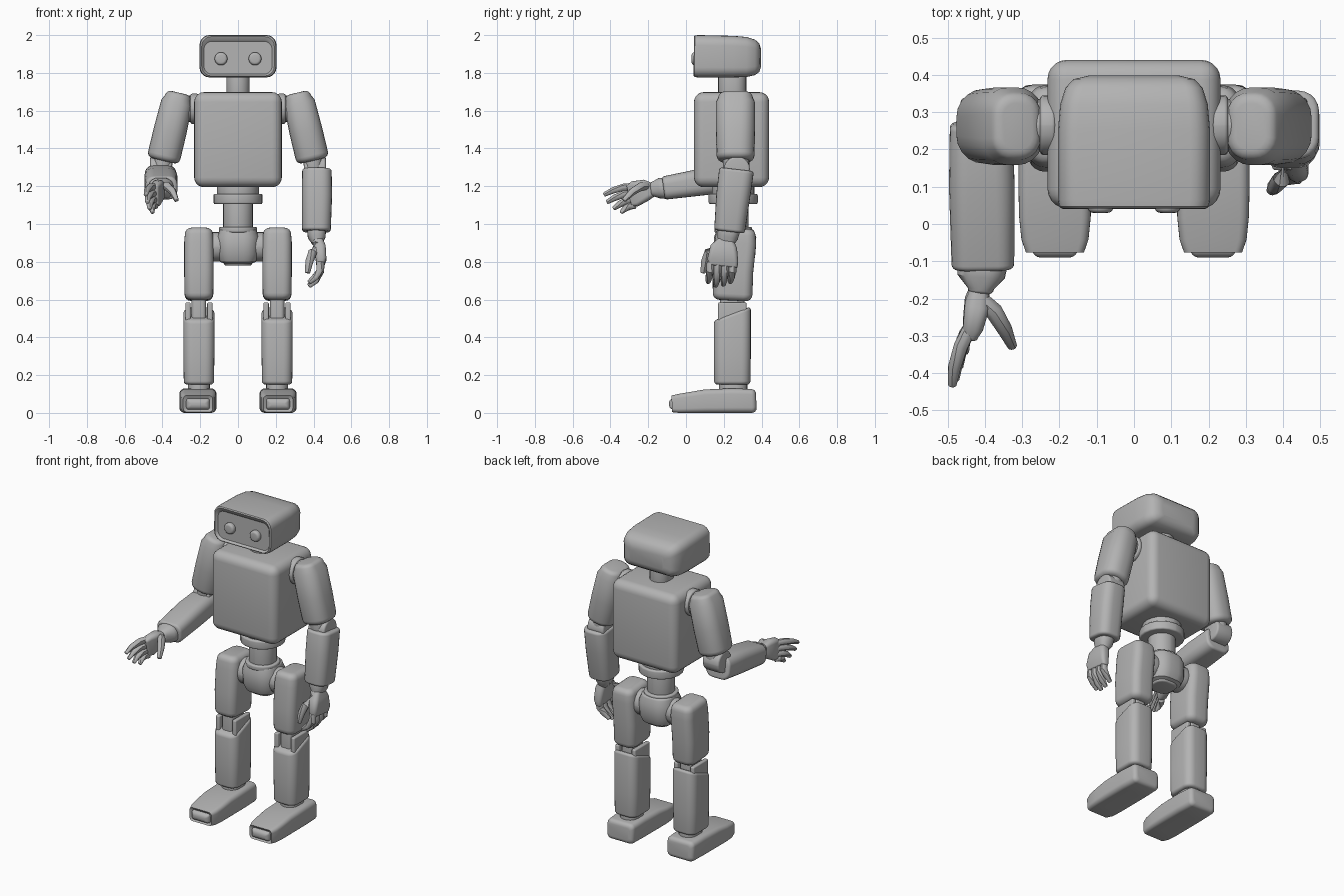
import bpy, bmesh, math
from mathutils import Vector as V

grey = bpy.data.materials.new("body_grey")
grey.diffuse_color = (0.45, 0.45, 0.45, 1)
X, Y, Z = (1, 0, 0), (0, 1, 0), (0, 0, 1)


def finish(name, bm):
    bmesh.ops.recalc_face_normals(bm, faces=bm.faces)
    me = bpy.data.meshes.new(name)
    bm.to_mesh(me)
    bm.free()
    me.materials.append(grey)
    me.shade_smooth()
    me.set_sharp_from_angle(angle=math.radians(38))
    ob = bpy.data.objects.new(name, me)
    bpy.context.collection.objects.link(ob)
    return ob


def loft(name, rings, u=X, f=0.5, r=0.0, bent=False, k=6):
    """Skin rounded-rectangle rings (centre, half_u, half_v); r rounds both ends."""
    rings = [(V(c), a, b) for c, a, b in rings]
    axis = (rings[-1][0] - rings[0][0]).normalized()
    full = []
    n = len(rings)
    for i, (c, a, b) in enumerate(rings):
        t = axis
        if bent:
            t = (rings[min(i + 1, n - 1)][0] - rings[max(i - 1, 0)][0]).normalized()
        if r and i in (0, n - 1):
            s = 1 if i == 0 else -1
            steps = [j * math.pi / 8 for j in range(5)]
            cap = [(c + t * s * r * (1 - math.sin(q)),
                    a - r * (1 - math.cos(q)), b - r * (1 - math.cos(q)), t) for q in steps]
            full += cap[::-1] if i == 0 else cap
        else:
            full.append((c, a, b, t))
    bm = bmesh.new()
    loops = []
    for c, a, b, t in full:
        uu = V(u) - t * t.dot(V(u))
        uu.normalize()
        vv = t.cross(uu)
        rad = f * min(a, b)
        loop = []
        for q, (sx, sy) in enumerate([(1, 1), (-1, 1), (-1, -1), (1, -1)]):
            for j in range(k):
                w = math.pi / 2 * (q + j / (k - 1))
                loop.append(bm.verts.new(c + uu * (sx * (a - rad) + rad * math.cos(w))
                                         + vv * (sy * (b - rad) + rad * math.sin(w))))
        loops.append(loop)
    # caps run from the flat end inwards, so sort the first cap's rings outward
    if r:
        loops = loops[:5][::1] + loops[5:]
    m = 4 * k
    for p, q in zip(loops, loops[1:]):
        for j in range(m):
            bm.faces.new((p[j], p[(j + 1) % m], q[(j + 1) % m], q[j]))
    bm.faces.new(loops[0])
    bm.faces.new(loops[-1])
    return finish(name, bm)


def rod(name, p, q, a, b=None, r=0.012, f=0.97, u=X):
    return loft(name, [(p, a, b or a), (q, a, b or a)], u, f, r)


def box(name, lo, hi, bevel):
    bm = bmesh.new()
    bmesh.ops.create_cube(bm, size=1)
    for v in bm.verts:
        v.co = V([(lo[i] + hi[i]) / 2 + v.co[i] * (hi[i] - lo[i]) for i in range(3)])
    bmesh.ops.bevel(bm, geom=bm.edges[:], offset=bevel, segments=5, profile=0.5, affect='EDGES')
    return finish(name, bm)


def finger(name, pts, w=0.017):
    scale = [1, 1.05, 0.9, 0.6]
    loft(name, [(p, w * s, w * s) for p, s in zip(pts, scale)], (0.3, 0.4, 0.5), 0.8, 0.005, True, 3)


# head with a recessed face panel
hz = 1.888
loft("head", [((0, .056, hz - .008), .18, .087), ((0, .048, hz - .006), .187, .094),
              ((0, .041, hz), .192, .104), ((0, .046, hz), .2, .11), ((0, .065, hz), .204, .112),
              ((0, .25, hz - .002), .204, .11), ((0, .32, hz - .004), .198, .106),
              ((0, .365, hz - .006), .184, .094), ((0, .388, hz - .008), .162, .075),
              ((0, .398, hz - .01), .12, .045)], X, 0.48)
for s in (-1, 1):
    rod("eye", (s * .09, .03, 1.875), (s * .09, .07, 1.875), .034, r=.014)
rod("neck", (0, .245, 1.66), (0, .245, 1.8), .062, .075)

# torso, waist and pelvis
box("torso", (-.232, .042, 1.195), (.232, .44, 1.698), .052)
rod("waist_upper_ring", (0, .25, 1.15), (0, .25, 1.21), .112, r=.008)
rod("waist_flange", (0, .25, 1.105), (0, .25, 1.16), .13, r=.01)
rod("waist_column", (0, .25, .95), (0, .25, 1.13), .08)
rod("waist_lower_ring", (0, .25, .955), (0, .25, .985), .1, r=.008)
loft("pelvis", [((0, .26, .78), .075, .07), ((0, .26, .8), .095, .09), ((0, .26, .84), .11, .108),
                ((0, .26, .93), .112, .112), ((0, .26, .972), .1, .1)], X, 0.75, .012)

for s in (-1, 1):
    x = s * .207
    # legs
    rod("hip_joint", (s * .08, .26, .88), (s * .15, .26, .88), .078, u=Y)
    loft("thigh", [((x, .245, .595), .076, .105), ((x, .248, .75), .078, .108),
                   ((x, .262, .9), .078, .11), ((x, .265, .978), .074, .105)], X, 0.6, .035)
    box("knee_core", (x - .038, .18, .44), (x + .038, .31, .64), .02)
    for e in (-1, 1):
        box("knee_lug", (x + e * .058 - .014, .17, .45), (x + e * .058 + .014, .32, .585), .008)
    shin = loft("shin", [((x, .245, .15), .08, .096), ((x, .245, .3), .082, .098),
                         ((x, .245, .49), .082, .098)], X, 0.6, .018)
    for v in shin.data.vertices:  # slanted knee opening
        if v.co.z > .45:
            v.co.z += (v.co.y - .15) * .38
    rod("ankle", (x, .25, .1), (x, .25, .17), .058, .075)
    fx = s * .212
    loft("foot", [((fx, -.09, .046), .062, .03), ((fx, -.075, .048), .078, .044),
                  ((fx, -.04, .05), .09, .05), ((fx, .02, .055), .096, .055),
                  ((fx, .1, .062), .098, .062), ((fx, .25, .065), .098, .065),
                  ((fx, .372, .064), .094, .063)], X, 0.45, .025).location.z = 0
    # shoulders and upper arms
    rod("shoulder_collar", (s * .21, .265, 1.61), (s * .252, .265, 1.61), .08, r=.01, u=Y)
    rod("shoulder_joint", (s * .22, .265, 1.61), (s * .3, .265, 1.61), .07, u=Y)
    loft("upper_arm", [((s * .312, .262, 1.695), .07, .092), ((s * .325, .262, 1.64), .083, .104),
                       ((s * .36, .262, 1.49), .088, .104), ((s * .397, .262, 1.335), .088, .1)],
         X, 0.85, .03)
    rod("elbow_joint", (s * .35, .27, 1.29), (s * .465, .27, 1.29), .068, u=Y)
    rod("elbow_stem", (s * .403, .265, 1.28), (s * .39, .265, 1.37), .05, .07)

# lowered arm
loft("forearm_lowered", [((.418, .268, 1.29), .078, .092), ((.418, .25, 1.15), .08, .09),
                         ((.415, .23, .96), .076, .082)], X, 0.7, .015)
loft("wrist_lowered", [((.415, .23, .98), .05, .06), ((.417, .22, .93), .047, .055),
                       ((.42, .212, .895), .03, .045)], X, 0.9, .008)
loft("palm_lowered", [((.42, .212, .93), .026, .04), ((.432, .2, .88), .032, .07),
                      ((.44, .195, .81), .028, .082), ((.438, .195, .775), .022, .078)],
     X, 0.8, .01)
for i, y in enumerate((.132, .172, .212, .25)):
    d = (.02, 0, .005, .02)[i]
    finger("finger_lowered", [(.437, y, .80), (.435, y - .004, .75),
                              (.41, y - .01, .70 + d), (.375, y - .016, .67 + d)], .02)
finger("thumb_lowered", [(.42, .165, .89), (.395, .12, .85), (.377, .1, .80), (.368, .09, .74)], .022)

# raised arm
loft("forearm_raised", [((-.41, .27, 1.245), .084, .072), ((-.408, .1, 1.225), .088, .072),
                        ((-.405, -.12, 1.19), .084, .062)], X, 0.7, .015)
loft("wrist_raised", [((-.405, -.1, 1.19), .066, .056), ((-.41, -.14, 1.19), .064, .054),
                      ((-.412, -.185, 1.185), .035, .04)], X, 0.9, .012)
loft("palm_raised", [((-.412, -.165, 1.185), .026, .036), ((-.42, -.21, 1.18), .034, .056),
                     ((-.432, -.27, 1.16), .027, .068), ((-.44, -.3, 1.15), .02, .06)],
     X, 0.8, .01)
tips = [(-.488, -.435, 1.155), (-.48, -.42, 1.115), (-.468, -.385, 1.08), (-.452, -.345, 1.06)]
for i, tip in enumerate(tips):
    z = 1.2 - i * .034
    base, end = V((-.435, -.27, z)), V(tip)
    pts = [base.lerp(end, t) + V((-.012, 0, .012)) * math.sin(math.pi * t) for t in (0, .35, .7, 1)]
    finger("finger_raised", pts, .018)
finger("thumb_raised", [(-.415, -.2, 1.2), (-.375, -.235, 1.2), (-.345, -.285, 1.17), (-.325, -.33, 1.125)], .021)
